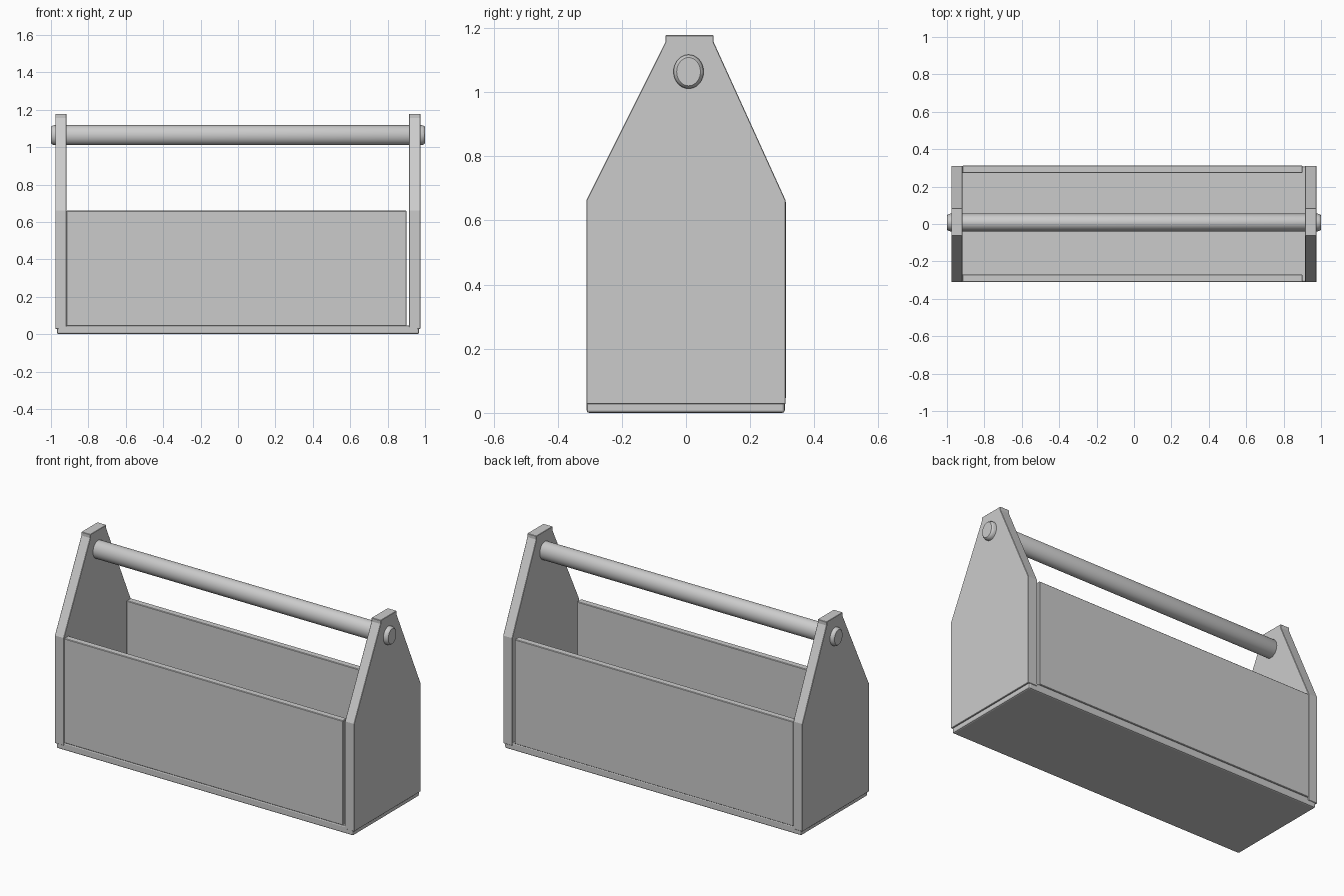
import bpy, bmesh
from math import cos, sin, pi

if "Cube" in bpy.data.objects:
    bpy.data.objects.remove(bpy.data.objects["Cube"])


def finish(name, bm):
    bmesh.ops.recalc_face_normals(bm, faces=bm.faces)
    mesh = bpy.data.meshes.new(name)
    bm.to_mesh(mesh)
    bm.free()
    obj = bpy.data.objects.new(name, mesh)
    bpy.context.collection.objects.link(obj)
    return obj


def bevel(obj, width, segments=1):
    mod = obj.modifiers.new("Bevel", 'BEVEL')
    mod.width = width
    mod.segments = segments
    mod.limit_method = 'ANGLE'


def box(name, lo, hi):
    bm = bmesh.new()
    bmesh.ops.create_cube(bm, size=1)
    for v in bm.verts:
        v.co = [(a + b) / 2 + c * (b - a) for a, b, c in zip(lo, hi, v.co)]
    return finish(name, bm)


def loft(name, rings):
    """Skin equal-length rings and cap both ends."""
    bm = bmesh.new()
    rows = [[bm.verts.new(p) for p in ring] for ring in rings]
    n = len(rows[0])
    for a, b in zip(rows, rows[1:]):
        for i in range(n):
            j = (i + 1) % n
            bm.faces.new((a[i], a[j], b[j], b[i]))
    bm.faces.new(rows[0])
    bm.faces.new(rows[-1])
    return finish(name, bm)


# Base board
base = box("base_board", (-0.967, -0.31, 0.0), (0.967, 0.308, 0.046))
bevel(base, 0.008, 2)

# Front and back boards, stopping short of the right end panel
for name, y0, y1 in (("front_board", -0.31, -0.27), ("back_board", 0.272, 0.312)):
    bevel(box(name, (-0.918, y0, 0.044), (0.90, y1, 0.66)), 0.003)

# Gabled end panels
profile = [(-0.311, 0.028), (0.311, 0.028), (0.311, 0.662), (0.086, 1.157),
           (0.086, 1.178), (-0.064, 1.178), (-0.064, 1.157), (-0.311, 0.662)]
for name, x0, x1 in (("left_end_panel", -0.977, -0.918),
                     ("right_end_panel", 0.915, 0.975)):
    panel = loft(name, [[(x, y, z) for y, z in profile] for x in (x0, x1)])
    bevel(panel, 0.002)

# Slightly oval handle rod with chamfered ends
stations = [(-1.0, 0.037, 0.044), (-0.995, 0.043, 0.049), (-0.984, 0.047, 0.053),
            (0.984, 0.047, 0.053), (0.995, 0.043, 0.049), (1.0, 0.037, 0.044)]
angles = [2 * pi * i / 48 for i in range(48)]
handle = loft("handle_rod", [[(x, 0.008 + ry * cos(a), 1.064 + rz * sin(a))
                              for a in angles] for x, ry, rz in stations])
bpy.context.view_layer.objects.active = handle
handle.select_set(True)
bpy.ops.object.shade_smooth_by_angle()
